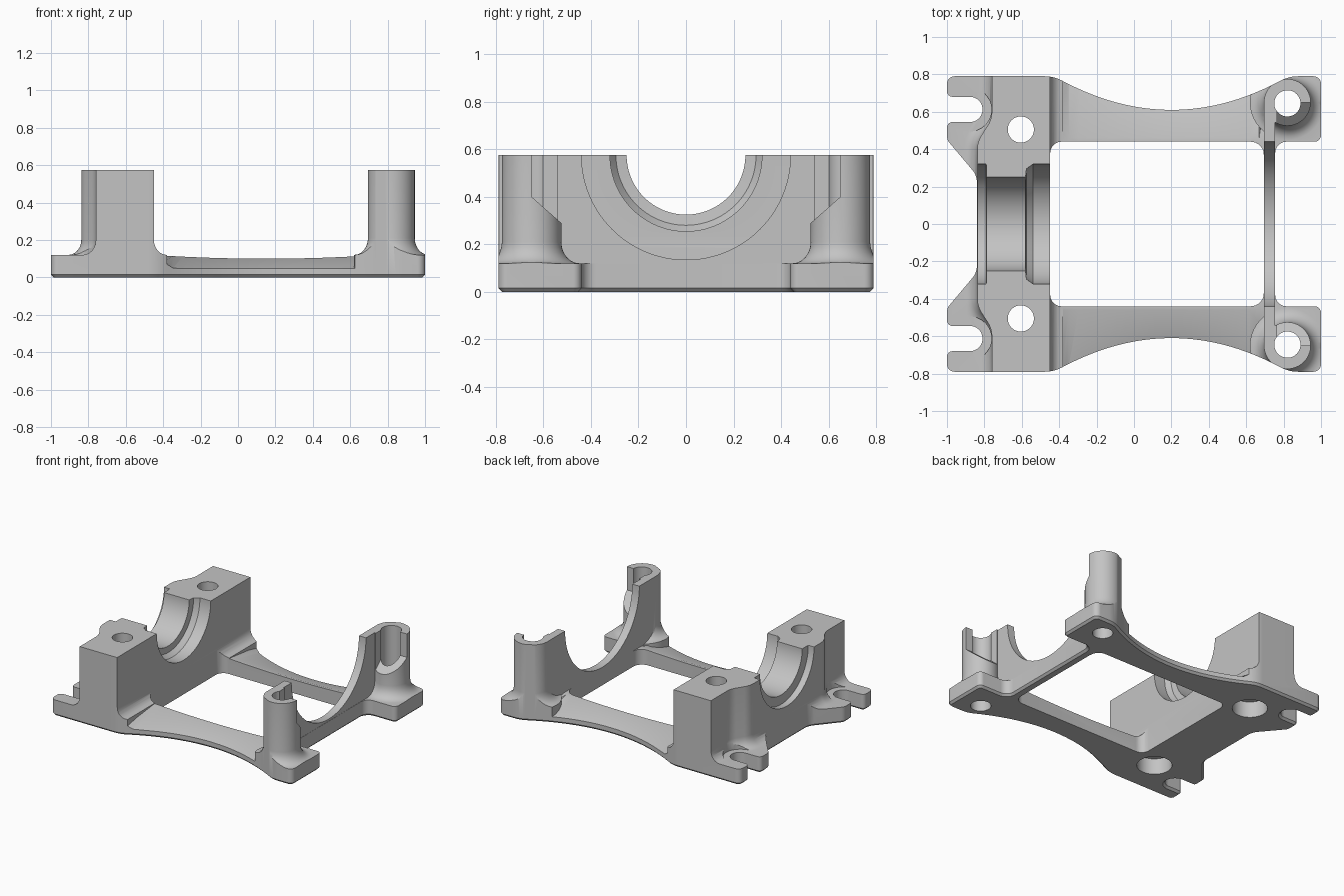
import bpy, bmesh, math
from mathutils import Vector

cube = bpy.data.objects.get("Cube")
if cube:
    bpy.data.objects.remove(cube, do_unlink=True)

TOP = 0.575
FLOOR = 0.12


# ---------- helpers ----------
def rounded(points, steps=8):
    """Closed 2D outline from (x, y, corner radius)."""
    out = []
    n = len(points)
    for i, (x, y, r) in enumerate(points):
        p = Vector((x, y))
        if r == 0:
            out.append(p)
            continue
        a = (Vector(points[i - 1][:2]) - p).normalized()
        b = (Vector(points[(i + 1) % n][:2]) - p).normalized()
        half = math.acos(max(-1, min(1, a.dot(b)))) / 2
        centre = p + (a + b).normalized() * (r / math.sin(half))
        start = p + a * (r / math.tan(half)) - centre
        end = p + b * (r / math.tan(half)) - centre
        t0 = math.atan2(start.y, start.x)
        sweep = (math.atan2(end.y, end.x) - t0 + math.pi) % math.tau - math.pi
        for k in range(steps + 1):
            t = t0 + sweep * k / steps
            out.append(centre + Vector((math.cos(t), math.sin(t))) * r)
    return out


def mirrored(half):
    return half + [(x, -y, r) for x, y, r in reversed(half)]


def offset(pts, d):
    """Move a counterclockwise outline outward by d."""
    out = []
    for i, p in enumerate(pts):
        a = (p - pts[i - 1]).normalized()
        b = (pts[(i + 1) % len(pts)] - p).normalized()
        na, nb = Vector((a.y, -a.x)), Vector((b.y, -b.x))
        m = (na + nb).normalized()
        out.append(p + m * (d / m.dot(na)))
    return out


def at_z(pts, z):
    return [(p[0], p[1], z) for p in pts]


def at_x(pts, x):
    return [(x, p[0], p[1]) for p in pts]


def circle(cx, cy, r, n=64):
    return [Vector((cx + r * math.cos(math.tau * i / n),
                    cy + r * math.sin(math.tau * i / n))) for i in range(n)]


def loft(name, rings):
    bm = bmesh.new()
    rows = [[bm.verts.new(c) for c in ring] for ring in rings]
    n = len(rows[0])
    for lo, hi in zip(rows, rows[1:]):
        for i in range(n):
            j = (i + 1) % n
            bm.faces.new((lo[i], lo[j], hi[j], hi[i]))
    bm.faces.new(rows[0])
    bm.faces.new(rows[-1])
    bmesh.ops.recalc_face_normals(bm, faces=bm.faces)
    mesh = bpy.data.meshes.new(name)
    bm.to_mesh(mesh)
    bm.free()
    obj = bpy.data.objects.new(name, mesh)
    bpy.context.scene.collection.objects.link(obj)
    return obj


def box(name, x0, x1, y0, y1, z0, z1):
    corners = [(x0, y0), (x1, y0), (x1, y1), (x0, y1)]
    return loft(name, [at_z(corners, z0), at_z(corners, z1)])


def drill(name, x, y, r, z0, z1):
    c = circle(x, y, r, 48)
    return loft(name, [at_z(c, z0), at_z(c, z1)])


def flared(name, pts, reach, rise):
    """Upright column with a concave fillet where it meets the floor."""
    rings = [at_z(offset(pts, reach), -0.05)]
    for k in range(7):
        t = k / 6 * math.pi / 2
        rings.append(at_z(offset(pts, reach * (1 - math.sin(t))),
                          FLOOR + rise * (1 - math.cos(t))))
    rings.append(at_z(pts, TOP + 0.03))
    return loft(name, rings)


def waist(x):
    return 0.61 + 0.165 * ((x - 0.2) / 0.6) ** 2


def rail(side):
    """Side rail sloping down from the window to the outer edge."""
    rings = []
    for k in range(25):
        x = -0.5 + 1.22 * k / 24
        ridge = 0.10 + 0.02 * ((x - 0.15) / 0.6) ** 2
        lip = 0.045 + 0.074 * min(1, max(0, (abs(x - 0.15) - 0.48) / 0.1)) ** 2
        y = waist(x) + 0.01
        section = [(y, -0.05), (y, lip), (0.46, ridge), (0.36, ridge), (0.36, -0.05)]
        rings.append([(x, side * a, z) for a, z in section])
    return loft("side_rail", rings)


# ---------- solid parts ----------
body = box("bearing_bracket", -1.05, -0.44, -0.9, 0.9, -0.05, FLOOR)
block_plan = rounded(mirrored([(-0.45, 0.85, 0), (-0.76, 0.85, 0.03),
                               (-0.76, 0.56, 0.14), (-0.838, 0.44, 0.14)]))
web_face = [(-0.65, -0.05), (0.65, -0.05), (0.65, 0.6), (-0.65, 0.6)]
adds = [box("right_feet", 0.70, 1.05, -0.9, 0.9, -0.05, FLOOR),
        flared("bearing_block", block_plan, 0.07, 0.08),
        loft("arched_web", [at_x(web_face, 0.695), at_x(web_face, 0.7535)])]
for s in (1, -1):
    adds += [rail(s), flared("post", circle(0.82, s * 0.65, 0.125), 0.075, 0.09)]

# ---------- plan outline with slotted feet and chamfered underside ----------
arc = [(0.74 - 1.1 * k / 24, waist(0.74 - 1.1 * k / 24), 0) for k in range(25)]
plan = rounded(mirrored(
    [(0.755, 0.44, 0.06), (1, 0.44, 0.035), (1, 0.79, 0.04), (0.83, 0.79, 0.2)]
    + arc
    + [(-0.43, 0.79, 0.2), (-1, 0.79, 0.04), (-1, 0.68, 0.03),
       (-0.81, 0.68, 0.067), (-0.81, 0.545, 0.067), (-1, 0.545, 0.03),
       (-1, 0.45, 0.06), (-0.84, 0.26, 0.1)]))
outline = loft("outline", [at_z(offset(plan, -0.015), 0), at_z(plan, 0.015),
                           at_z(plan, TOP)])

# ---------- cutters ----------
window = rounded(mirrored([(0.694, 0.44, 0.07), (-0.448, 0.44, 0.06)]))
bore = [(-1.1, 0.32), (-0.79, 0.32), (-0.789, 0.25), (-0.58, 0.25),
        (-0.575, 0.295), (-0.54, 0.32), (-0.3, 0.32)]
cuts = [loft("window", [at_z(window, -0.2), at_z(window, 0.9)]),
        loft("bearing_bore", [at_x(circle(0, TOP, r, 96), x) for x, r in bore]),
        loft("web_arch", [at_x(circle(0, TOP, 0.44, 96), x) for x in (0.6, 0.9)])]
for s in (1, -1):
    opening = [(s * 0.65, 0.4), (s * 0.65, 0.9), (s * 0.3, 0.9), (s * 0.3, 0.09)]
    cuts += [drill("post_hole", 0.82, s * 0.645, 0.07, -0.2, 0.9),
             drill("block_hole", -0.605, s * 0.505, 0.07, -0.2, 0.9),
             drill("block_counterbore", -0.605, s * 0.505, 0.12, -0.2, 0.12),
             drill("slot_seat", -0.88, s * 0.612, 0.118, FLOOR + 0.001, 0.9),
             loft("post_opening", [at_x(opening, 0.765), at_x(opening, 1.1)])]

# ---------- combine ----------
steps = [(o, "UNION") for o in adds] + [(outline, "INTERSECT")]
steps += [(o, "DIFFERENCE") for o in cuts]
for tool, operation in steps:
    tool.hide_render = True
    mod = body.modifiers.new(tool.name, "BOOLEAN")
    mod.operation = operation
    mod.solver = "EXACT"
    mod.object = tool
bpy.context.view_layer.update()
graph = bpy.context.evaluated_depsgraph_get()
mesh = bpy.data.meshes.new_from_object(body.evaluated_get(graph))
body.modifiers.clear()
body.data = mesh
for tool, _ in steps:
    bpy.data.objects.remove(tool, do_unlink=True)

# ---------- material and shading ----------
grey = bpy.data.materials.new("cast_grey")
grey.use_nodes = True
colour = (0.55, 0.55, 0.55, 1)
grey.diffuse_color = colour
grey.node_tree.nodes["Principled BSDF"].inputs["Base Color"].default_value = colour
mesh.materials.clear()
mesh.materials.append(grey)
for ob in bpy.context.selected_objects:
    ob.select_set(False)
body.select_set(True)
bpy.context.view_layer.objects.active = body
bpy.ops.object.shade_smooth_by_angle(angle=math.radians(30))
